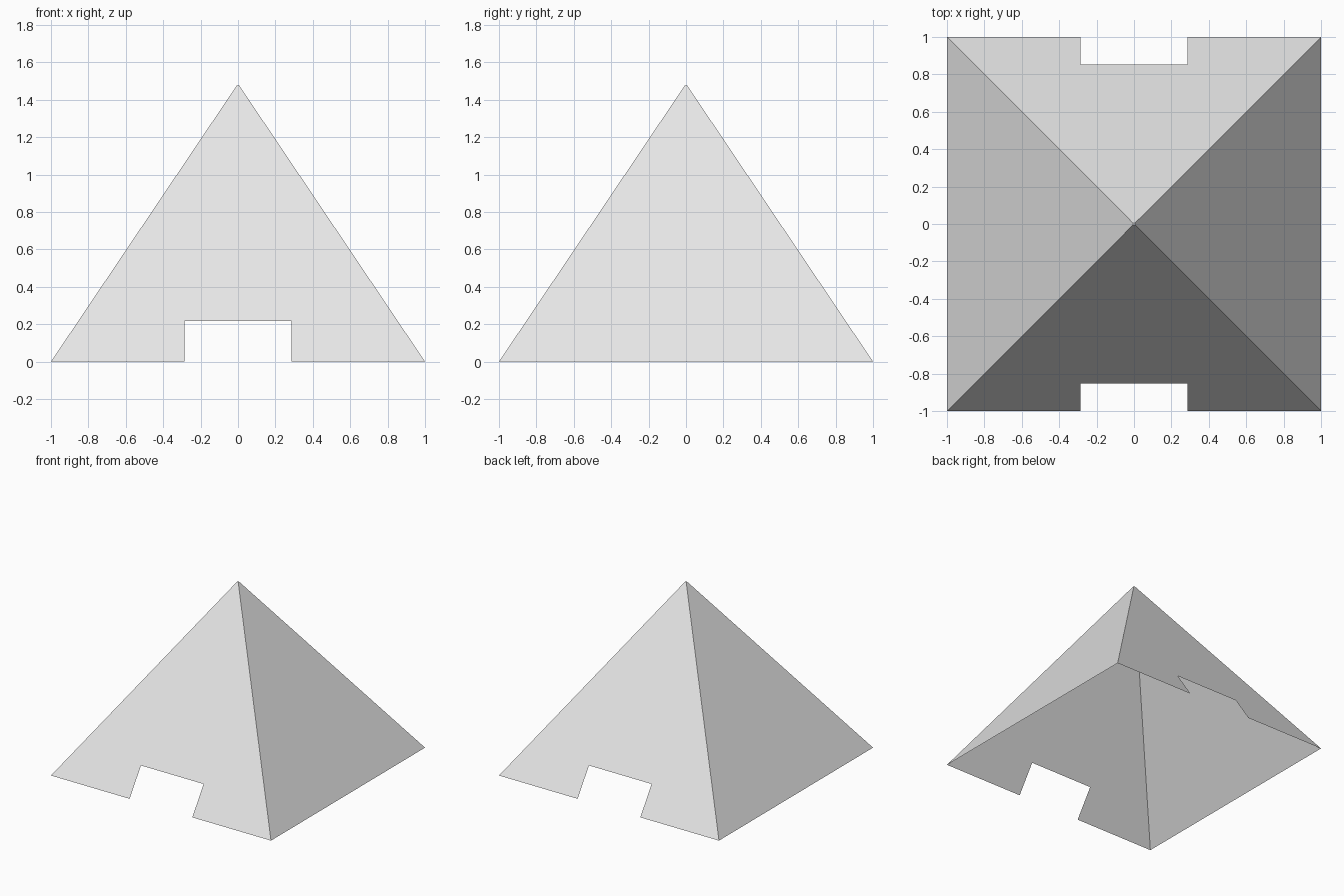
import bpy
import bmesh
from math import pi
from mathutils import Matrix, Vector

cube = bpy.data.objects.get("Cube")
if cube:
    bpy.data.objects.remove(cube, do_unlink=True)

HALF = 1.0        # half width of the base
TIP = 0.006       # half width of the tiny blunt top
HEIGHT = 1.477
DOOR_HALF = 0.285
DOOR_HEIGHT = 0.218

grey = bpy.data.materials.new("light_grey")
grey.use_nodes = True
colour = (0.8, 0.8, 0.8, 1)
grey.diffuse_color = colour
grey.node_tree.nodes["Principled BSDF"].inputs["Base Color"].default_value = colour


def on_wall(x, z):
    """Point on the sloping front wall at a given x and height."""
    return Vector((x, -HALF + (HALF - TIP) * z / HEIGHT, z))


bm = bmesh.new()

# Four thin sloping walls; front and back have a doorway cut from the bottom edge
for turn in range(4):
    outline = [(-HALF, 0)]
    if turn % 2 == 0:
        outline += [(-DOOR_HALF, 0), (-DOOR_HALF, DOOR_HEIGHT),
                    (DOOR_HALF, DOOR_HEIGHT), (DOOR_HALF, 0)]
    outline += [(HALF, 0), (TIP, HEIGHT), (-TIP, HEIGHT)]
    spin = Matrix.Rotation(turn * pi / 2, 3, "Z")
    bm.faces.new([bm.verts.new(spin @ on_wall(x, z)) for x, z in outline])

# Blunt top
bm.faces.new([bm.verts.new((x * TIP, y * TIP, HEIGHT))
              for x, y in ((-1, -1), (1, -1), (1, 1), (-1, 1))])

# Join the walls along their shared edges
bmesh.ops.remove_doubles(bm, verts=bm.verts, dist=0.001)

mesh = bpy.data.meshes.new("pyramid_shell")
bm.to_mesh(mesh)
bm.free()
mesh.materials.append(grey)
bpy.context.collection.objects.link(bpy.data.objects.new("pyramid_shell", mesh))
